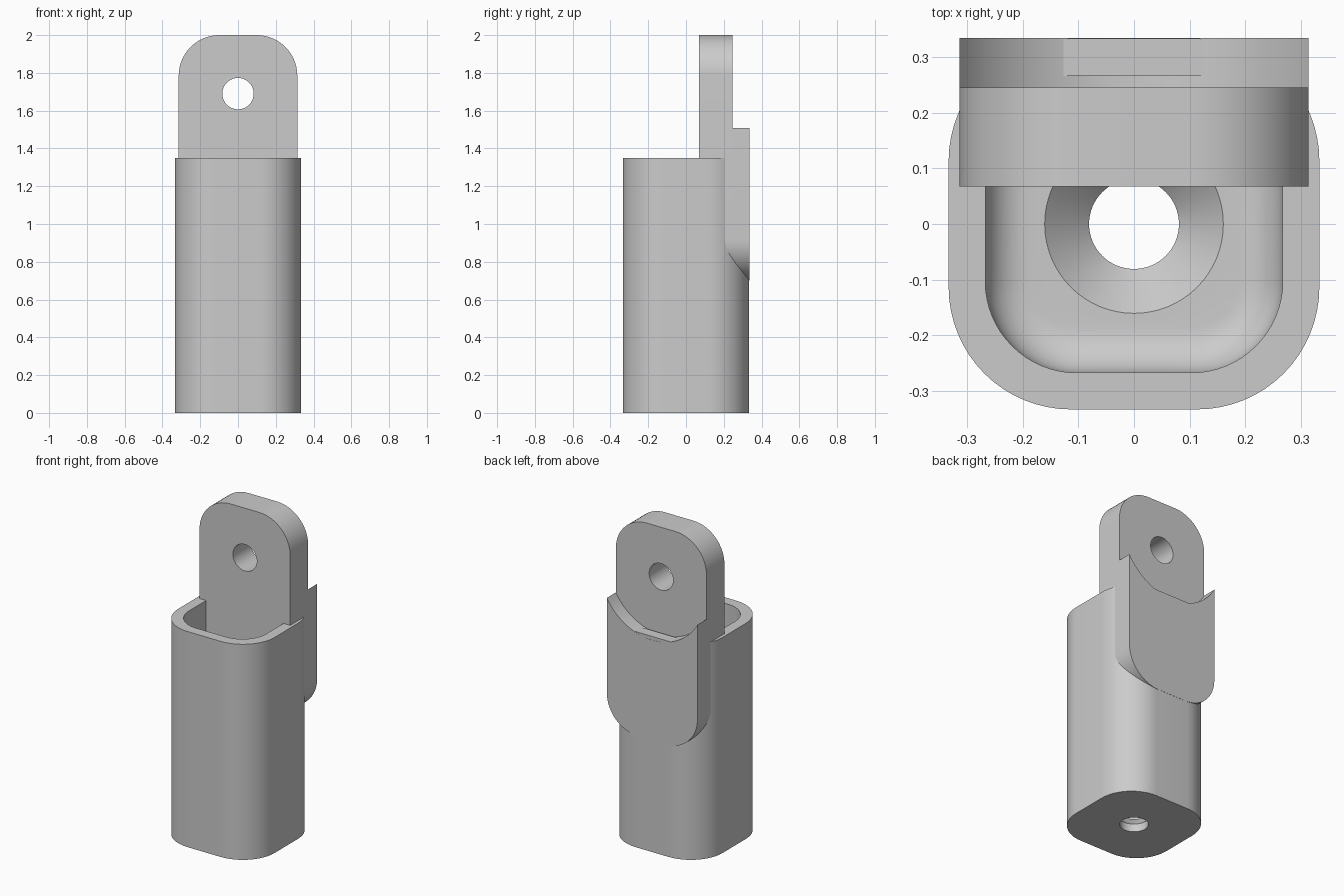
import bpy
import bmesh
from math import cos, sin, pi, asin, radians

cube = bpy.data.objects.get("Cube")
if cube:
    bpy.data.objects.remove(cube, do_unlink=True)

grey = bpy.data.materials.new("plain grey")
grey.use_nodes = True
colour = (0.6, 0.6, 0.6, 1)
grey.diffuse_color = colour
grey.node_tree.nodes["Principled BSDF"].inputs["Base Color"].default_value = colour

STEPS = 16


def rounded(hw, hh, r, cy=0):
    """Rounded rectangle; a circle when both half sizes equal the radius."""
    pts = []
    for q, (sx, sy) in enumerate([(1, 1), (-1, 1), (-1, -1), (1, -1)]):
        for i in range(STEPS + 1):
            a = (q + i / STEPS) * pi / 2
            pts.append((sx * (hw - r) + r * cos(a), cy + sy * (hh - r) + r * sin(a)))
    return pts


def flat(pts, z):
    return [(x, y, z) for x, y in pts]


def upright(pts, y):
    return [(x, y, z) for x, z in pts]


def finish(name, bm):
    bmesh.ops.remove_doubles(bm, verts=bm.verts, dist=1e-5)
    bmesh.ops.recalc_face_normals(bm, faces=bm.faces)
    mesh = bpy.data.meshes.new(name)
    bm.to_mesh(mesh)
    bm.free()
    mesh.materials.append(grey)
    obj = bpy.data.objects.new(name, mesh)
    bpy.context.collection.objects.link(obj)
    bpy.ops.object.select_all(action='DESELECT')
    obj.select_set(True)
    bpy.context.view_layer.objects.active = obj
    bpy.ops.object.shade_smooth_by_angle(angle=radians(30))


def closed_loft(name, rings):
    """Skin the rings in order and join the last one back to the first."""
    bm = bmesh.new()
    loops = [[bm.verts.new(p) for p in ring] for ring in rings]
    n = len(loops[0])
    for a, b in zip(loops, loops[1:] + loops[:1]):
        for i in range(n):
            j = (i + 1) % n
            bm.faces.new((a[i], a[j], b[j], b[i]))
    finish(name, bm)


# Hollow socket with filleted floor and countersunk hole
HEIGHT, HALF, FLOOR, FILLET = 1.35, 0.334, 0.13, 0.08
outer = rounded(HALF, HALF, 0.22)
rings = [flat(outer, 0), flat(outer, HEIGHT), flat(rounded(0.268, 0.268, 0.165), HEIGHT)]
for i in range(9):
    a = i / 8 * pi / 2
    d = FILLET * (1 - cos(a))
    rings.append(flat(rounded(0.268 - d, 0.268 - d, 0.165 - d),
                      FLOOR + FILLET * (1 - sin(a))))
rings += [flat(rounded(0.161, 0.161, 0.161), FLOOR),
          flat(rounded(0.081, 0.081, 0.081), 0.05),
          flat(rounded(0.081, 0.081, 0.081), 0)]
closed_loft("socket_body", rings)

# Upright tab with a round eye
TAB_W, TAB_R, BOTTOM, TOP, EYE_Z, EYE_R = 0.314, 0.215, 0.7, 2.0, 1.69, 0.083
FRONT, STEP, BACK = 0.068, 0.246, 0.335
plate = rounded(TAB_W, (TOP - BOTTOM) / 2, TAB_R, (TOP + BOTTOM) / 2)
eye = rounded(EYE_R, EYE_R, EYE_R, EYE_Z)
closed_loft("eye_tab", [upright(plate, FRONT), upright(plate, STEP),
                        upright(eye, STEP), upright(eye, FRONT)])

# Back pad: rounded below, scooped above around the eye
SCOOP = 0.363
half_angle = asin(TAB_W / SCOOP)
pad = [p for p in plate if p[1] < 1.0]
for i in range(33):
    a = half_angle * (1 - i / 16)
    pad.append((SCOOP * sin(a), EYE_Z - SCOOP * cos(a)))
bm = bmesh.new()
face = bm.faces.new([bm.verts.new(p) for p in upright(pad, STEP)])
sides = bmesh.ops.extrude_face_region(bm, geom=[face], use_keep_orig=True)["geom"]
bmesh.ops.translate(bm, vec=(0, BACK - STEP, 0),
                    verts=[v for v in sides if isinstance(v, bmesh.types.BMVert)])
finish("back_pad", bm)
